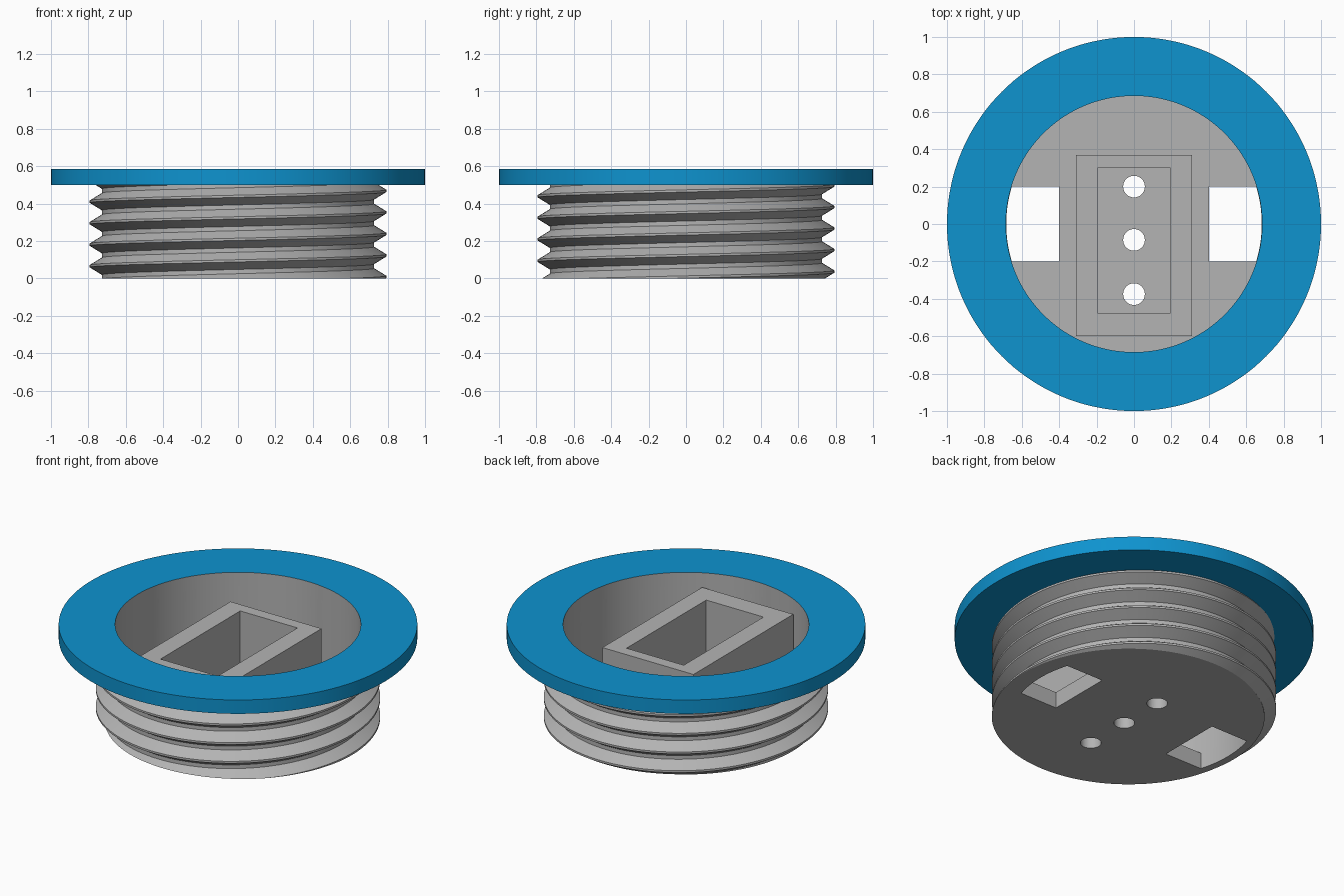
import bpy, bmesh, math

if "Cube" in bpy.data.objects:
    bpy.data.objects.remove(bpy.data.objects["Cube"])

SEG = 144
TAU = 2 * math.pi
FLOOR, BODY_TOP, RIM_TOP = 0.10, 0.50, 0.585
BORE = 0.685                       # inner radius of cup and rim
ROOT, CREST, PITCH = 0.728, 0.793, 0.115


def material(name, rgb):
    m = bpy.data.materials.new(name)
    m.diffuse_color = (*rgb, 1)
    m.use_nodes = True
    m.node_tree.nodes["Principled BSDF"].inputs["Base Color"].default_value = m.diffuse_color
    return m


GREY = material("grey plastic", (0.456, 0.456, 0.456))
BLUE = material("blue plastic", (0.0044, 0.292, 0.624))


def finish(name, bm, *mats):
    bmesh.ops.recalc_face_normals(bm, faces=bm.faces)
    me = bpy.data.meshes.new(name)
    bm.to_mesh(me)
    bm.free()
    ob = bpy.data.objects.new(name, me)
    bpy.context.collection.objects.link(ob)
    for m in mats:
        me.materials.append(m)
    return ob


def activate(ob):
    bpy.ops.object.select_all(action='DESELECT')
    ob.select_set(True)
    bpy.context.view_layer.objects.active = ob


def smooth(ob):
    activate(ob)
    bpy.ops.object.shade_smooth_by_angle(angle=math.radians(25))


def circle(r, n=SEG, cy=0.0):
    return [(r * math.cos(TAU * i / n), cy + r * math.sin(TAU * i / n)) for i in range(n)]


def rect(x0, x1, y0, y1):
    return [(x0, y0), (x1, y0), (x1, y1), (x0, y1)]


def prism(name, pts, z0, z1):
    bm = bmesh.new()
    lo, hi = [[bm.verts.new((x, y, z)) for x, y in pts] for z in (z0, z1)]
    bm.faces.new(lo[::-1])
    bm.faces.new(hi)
    for i in range(len(pts)):
        j = (i + 1) % len(pts)
        bm.faces.new((lo[i], lo[j], hi[j], hi[i]))
    return finish(name, bm, GREY)


def tube(name, outer, inner, z0, z1, *mats):
    """Closed ring between two loops; the last material goes on the inner wall."""
    bm = bmesh.new()
    loops = [[bm.verts.new((x, y, z)) for x, y in pts]
             for pts, z in ((outer, z0), (outer, z1), (inner, z1), (inner, z0))]
    n = len(outer)
    for k in range(4):
        a, b = loops[k], loops[(k + 1) % 4]
        for i in range(n):
            j = (i + 1) % n
            f = bm.faces.new((a[i], a[j], b[j], b[i]))
            f.material_index = len(mats) - 1 if k == 2 else 0
    return finish(name, bm, *mats)


# Threaded plug: helical rows clamped between the bottom and the top of the body
def thread_radius(z, crest_z):
    t = ((z - crest_z) / PITCH) % 1
    d = min(t, 1 - t) * PITCH
    k = min(max((d - 0.006) / (0.046 - 0.006), 0), 1)
    return CREST + (ROOT - CREST) * k


def threaded_plug():
    bm = bmesh.new()
    columns = []
    for j in range(SEG + 1):
        a = TAU * j / SEG
        crest_z = 0.123 + PITCH * j / SEG
        col = []
        for turn in range(-4, 6):
            for off in (-0.046, -0.006, 0.006, 0.046):
                z = min(max(crest_z + turn * PITCH + off, 0), BODY_TOP)
                r = thread_radius(z, crest_z)
                col.append(bm.verts.new((r * math.cos(a), r * math.sin(a), z)))
        columns.append(col)
    low, top = bm.verts.new((0, 0, 0)), bm.verts.new((0, 0, BODY_TOP))
    for a, b in zip(columns, columns[1:]):
        for i in range(len(a) - 1):
            bm.faces.new((a[i], b[i], b[i + 1], a[i + 1]))
        bm.faces.new((low, b[0], a[0]))
        bm.faces.new((top, a[-1], b[-1]))
    bmesh.ops.remove_doubles(bm, verts=bm.verts, dist=1e-5)
    return finish("threaded_cup", bm, GREY)


cup = threaded_plug()

# Cutters: cavity, two side slots, three cable holes
cutters = [prism("cavity_cutter", circle(BORE), FLOOR, 0.7)]
half = math.asin(0.2 / BORE)
for side in (-1, 1):
    arc = [(side * 0.683 * math.cos(half * t / 8), 0.683 * math.sin(half * t / 8))
           for t in range(-8, 9)]
    cutters.append(prism("slot_cutter", [(side * 0.4, -0.2)] + arc + [(side * 0.4, 0.2)],
                         -0.1, 0.2))
for y in (0.2, -0.085, -0.375):
    cutters.append(prism("hole_cutter", circle(0.058, 32, y), -0.1, 0.2))

for c in cutters:
    activate(cup)
    mod = cup.modifiers.new("cut", 'BOOLEAN')
    mod.operation, mod.solver, mod.object = 'DIFFERENCE', 'EXACT', c
    bpy.ops.object.modifier_apply(modifier=mod.name)
    bpy.data.objects.remove(c)
smooth(cup)

# Rectangular holder standing on the floor
tube("holder_frame", rect(-0.31, 0.31, -0.6, 0.37), rect(-0.195, 0.195, -0.475, 0.30),
     FLOOR, BODY_TOP, GREY)

# Wide rim, grey on its inner wall
smooth(tube("rim", circle(1.0), circle(BORE), BODY_TOP, RIM_TOP, BLUE, GREY))
